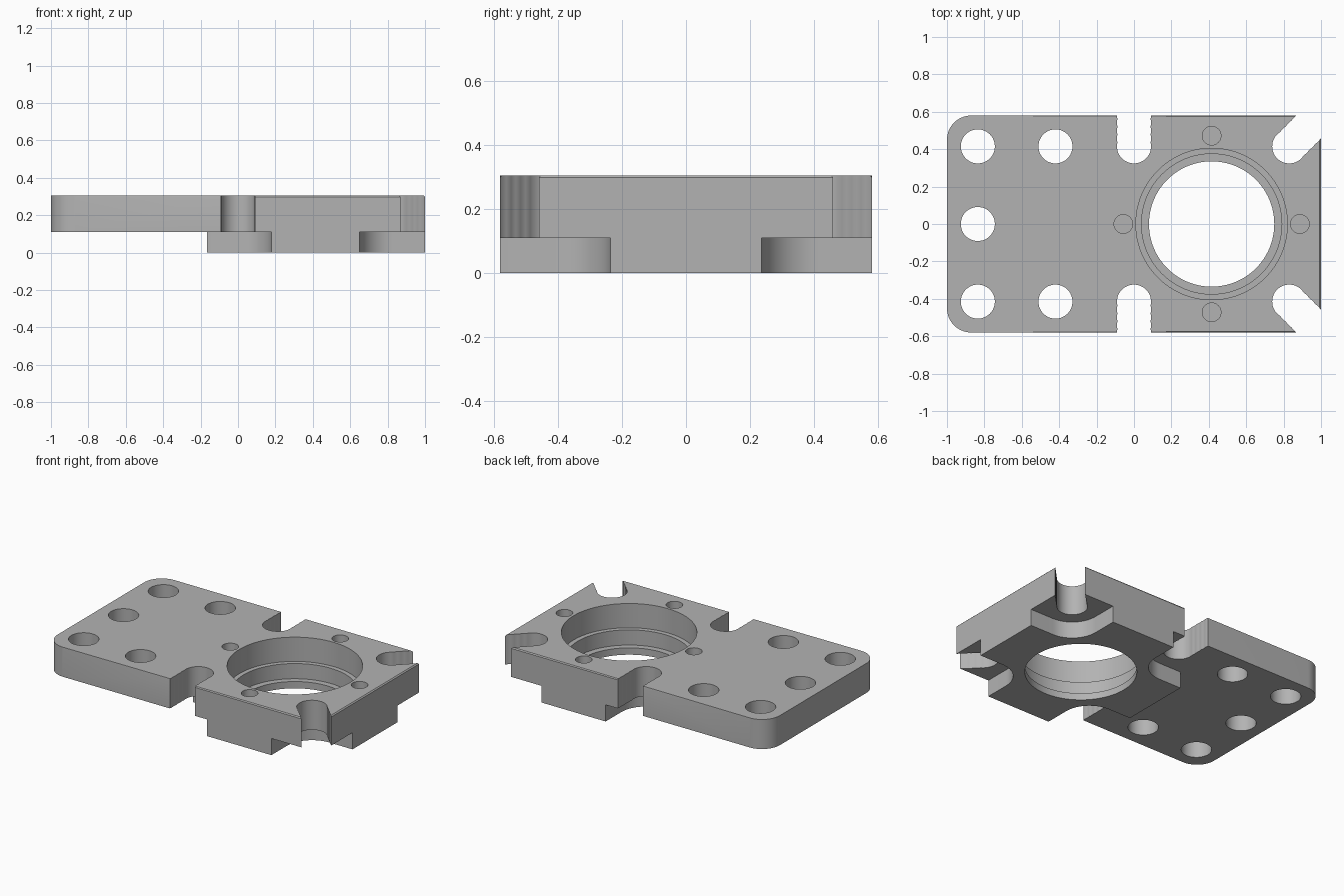
import bpy, bmesh
from math import pi, sin, cos, sqrt

cube = bpy.data.objects.get("Cube")
if cube:
    bpy.data.objects.remove(cube)

HALF_Y = 0.58
TOP, STEP = 0.305, 0.11
BORE_X, PITCH, HOLE_R = 0.415, 0.415, 0.091
NOTCH_R = 0.18

metal = bpy.data.materials.new("machined grey")
metal.use_nodes = True
grey = (0.45, 0.45, 0.45, 1)
metal.diffuse_color = grey
metal.node_tree.nodes["Principled BSDF"].inputs["Base Color"].default_value = grey


def arc(cx, cy, r, a0, a1, n=16):
    steps = [a0 + (a1 - a0) * i / n for i in range(n + 1)]
    return [(cx + r * cos(a), cy + r * sin(a)) for a in steps]


def circle(cx, cy, r, n=48):
    return arc(cx, cy, r, 0, 2 * pi, n)[:-1]


def prism(bm, outline, z0, z1):
    """Extrude a counter-clockwise outline from z0 to z1 and return the top face."""
    low = [bm.verts.new((x, y, z0)) for x, y in outline]
    high = [bm.verts.new((x, y, z1)) for x, y in outline]
    bm.faces.new(low[::-1])
    for i in range(len(low)):
        j = (i + 1) % len(low)
        bm.faces.new((low[i], low[j], high[j], high[i]))
    return bm.faces.new(high)


def stepped_bore(bm, cx, profile, n=96):
    """Turn a (radius, height) profile into a closed solid."""
    rings = [[bm.verts.new((x, y, z)) for x, y in circle(cx, 0, r, n)] for r, z in profile]
    bm.faces.new(rings[0][::-1])
    bm.faces.new(rings[-1])
    for a, b in zip(rings, rings[1:]):
        for i in range(n):
            j = (i + 1) % n
            bm.faces.new((a[i], a[j], b[j], b[i]))


def slot(cx, cy, angle, length):
    """Round-ended slot with plunge-milled, finely scalloped walls."""
    pitch = 0.042
    wall = []
    for i in range(1, int(length / pitch * 4) + 1):
        u = i * pitch / 4
        d = u - pitch * round(u / pitch)
        wall.append((u, sqrt(HOLE_R ** 2 - d * d)))
    pts = wall[::-1] + arc(0, 0, HOLE_R, pi / 2, 3 * pi / 2, 24)
    pts += [(u, -w) for u, w in wall]
    c, s = cos(angle), sin(angle)
    return [(cx + u * c - v * s, cy + u * s + v * c) for u, v in pts]


def make_object(name, bm):
    mesh = bpy.data.meshes.new(name)
    bm.to_mesh(mesh)
    bm.free()
    mesh.materials.append(metal)
    obj = bpy.data.objects.new(name, mesh)
    bpy.context.collection.objects.link(obj)
    return obj


def boolean(target, other, operation):
    mod = target.modifiers.new(operation.lower(), 'BOOLEAN')
    mod.operation, mod.object, mod.solver = operation, other, 'EXACT'
    bpy.context.view_layer.objects.active = target
    bpy.ops.object.modifier_apply(modifier=mod.name)
    bpy.data.objects.remove(other)


# Main plate: two rounded corners and a fine chamfer round the top
R = 0.13
bm = bmesh.new()
outline = [(1, -HALF_Y), (1, HALF_Y)]
outline += arc(-1 + R, HALF_Y - R, R, pi / 2, pi)
outline += arc(-1 + R, -HALF_Y + R, R, pi, 3 * pi / 2)
top = prism(bm, outline, STEP, TOP)
bmesh.ops.bevel(bm, geom=list(top.edges), offset=0.007, segments=1, affect='EDGES')
plate = make_object("mounting_plate", bm)

# Lower pad: cross shape with a rounded notch at each corner
x0, x1, left = NOTCH_R, 2 * PITCH - NOTCH_R, -0.165
y = PITCH - NOTCH_R
bm = bmesh.new()
outline = arc(2 * PITCH, -PITCH, NOTCH_R, pi, pi / 2) + [(1, -y), (1, y)]
outline += arc(2 * PITCH, PITCH, NOTCH_R, 3 * pi / 2, pi) + [(x1, HALF_Y), (x0, HALF_Y)]
outline += arc(0, PITCH, NOTCH_R, 0, -pi / 2) + [(left, y), (left, -y)]
outline += arc(0, -PITCH, NOTCH_R, pi / 2, 0) + [(x0, -HALF_Y), (x1, -HALF_Y)]
prism(bm, outline, 0, STEP)
boolean(plate, make_object("lower_pad", bm), 'UNION')

# Cutters: bolt holes, blind pin holes, open slots and the stepped bore
bm = bmesh.new()
for hx, hy in [(-2, -1), (-2, 0), (-2, 1), (-1, -1), (-1, 1)]:
    prism(bm, circle(hx * PITCH - 0.005, hy * PITCH, HOLE_R), 0, 0.4)
for dx, dy in [(1, 0), (-1, 0), (0, 1), (0, -1)]:
    prism(bm, circle(BORE_X + 0.472 * dx, 0.472 * dy, 0.05, 32), 0.2, 0.4)
for side in (-1, 1):
    prism(bm, slot(0, side * PITCH, side * pi / 2, 0.3), 0.05, 0.4)
    prism(bm, slot(2 * PITCH, side * PITCH, side * pi / 4, 0.4), 0.05, 0.4)
stepped_bore(bm, BORE_X, [(0.335, -0.1), (0.335, 0.045), (0.375, 0.045),
                          (0.375, 0.145), (0.405, 0.145), (0.405, 0.4)])
bmesh.ops.recalc_face_normals(bm, faces=bm.faces)
boolean(plate, make_object("cutters", bm), 'DIFFERENCE')

# Smooth round walls, crisp machined edges
bpy.ops.object.select_all(action='DESELECT')
plate.select_set(True)
bpy.context.view_layer.objects.active = plate
bpy.ops.object.shade_smooth_by_angle(angle=pi / 9)
